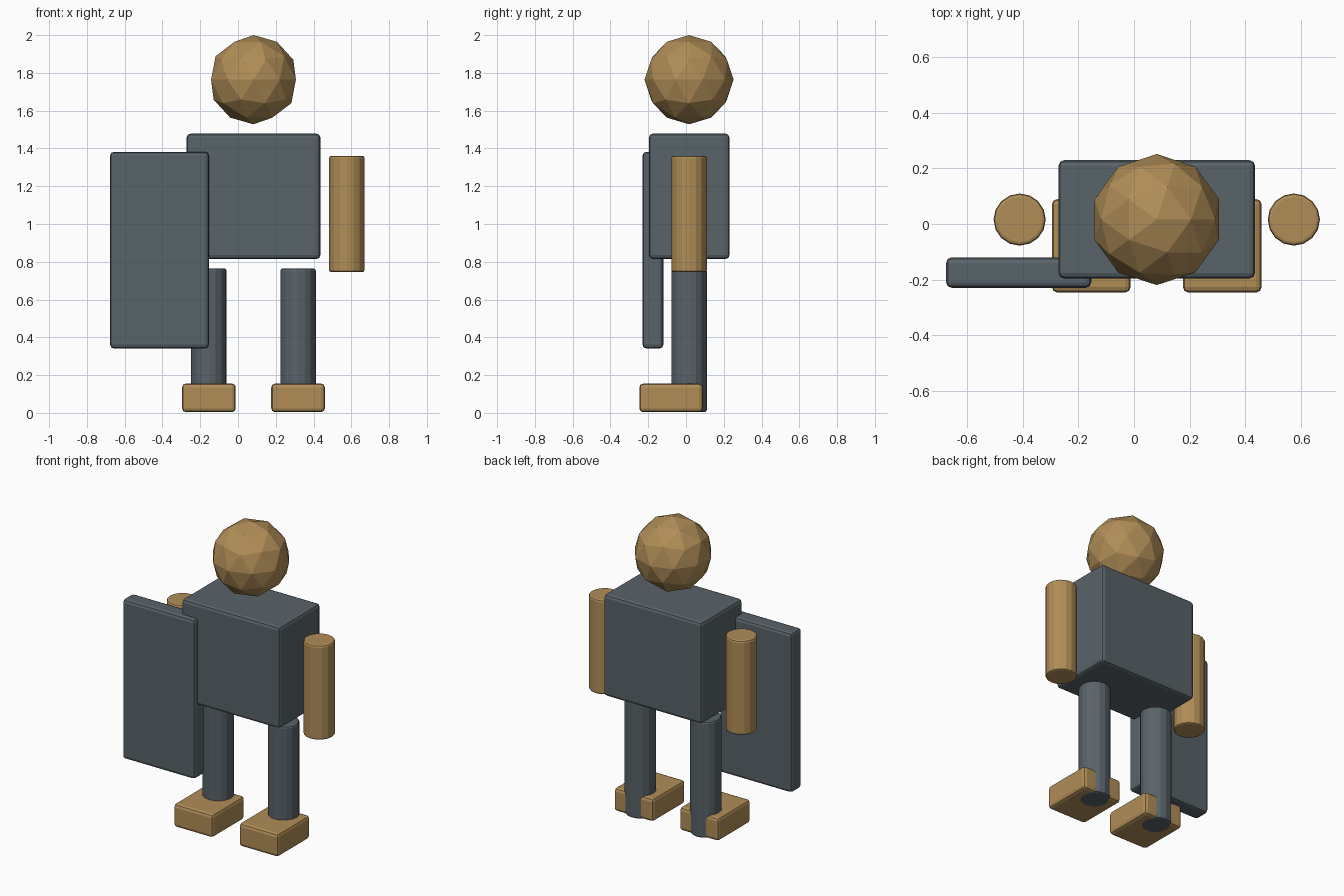
import bpy

if "Cube" in bpy.data.objects:
    bpy.data.objects.remove(bpy.data.objects["Cube"])


def material(name, color):
    m = bpy.data.materials.new(name)
    m.diffuse_color = (*color, 1)
    m.use_nodes = True
    m.node_tree.nodes["Principled BSDF"].inputs["Base Color"].default_value = m.diffuse_color
    return m


bronze = material("bronze", (0.434, 0.266, 0.095))
slate = material("slate grey", (0.098, 0.125, 0.141))


def finish(name, mat, bevel=0.0):
    ob = bpy.context.object
    ob.name = name
    ob.data.materials.append(mat)
    if bevel:
        bpy.ops.object.transform_apply(location=False, rotation=False, scale=True)
        b = ob.modifiers.new("soft edges", "BEVEL")
        b.width = bevel
        b.segments = 2
        b.limit_method = "ANGLE"
    return ob


def box(name, mat, lo, hi, bevel=0.02):
    bpy.ops.mesh.primitive_cube_add(size=1, location=[(a + b) / 2 for a, b in zip(lo, hi)])
    bpy.context.object.scale = [b - a for a, b in zip(lo, hi)]
    return finish(name, mat, bevel)


def post(name, mat, x, z0, z1, radius=0.094, y=0.016):
    bpy.ops.mesh.primitive_cylinder_add(vertices=16, radius=radius, depth=z1 - z0,
                                        location=(x, y, (z0 + z1) / 2))
    return finish(name, mat, 0.012)


CENTRE = 0.082  # body's own centre line

# Head
bpy.ops.mesh.primitive_ico_sphere_add(subdivisions=2, radius=0.236,
                                      location=(CENTRE, 0.016, 1.764))
finish("head", bronze)

# Torso
box("torso", slate, (-0.272, -0.196, 0.815), (0.436, 0.23, 1.478))

# Arms, legs and feet
for side, s in (("left", 1), ("right", -1)):
    post(side + "_arm", bronze, CENTRE + s * 0.494, 0.745, 1.361)
    hip = CENTRE + s * 0.236
    post(side + "_leg", slate, hip, 0.004, 0.764)
    box(side + "_foot", bronze, (hip - 0.142, -0.247, 0.004), (hip + 0.142, 0.09, 0.155))

# Shield
box("shield", slate, (-0.677, -0.23, 0.341), (-0.154, -0.12, 1.382))
